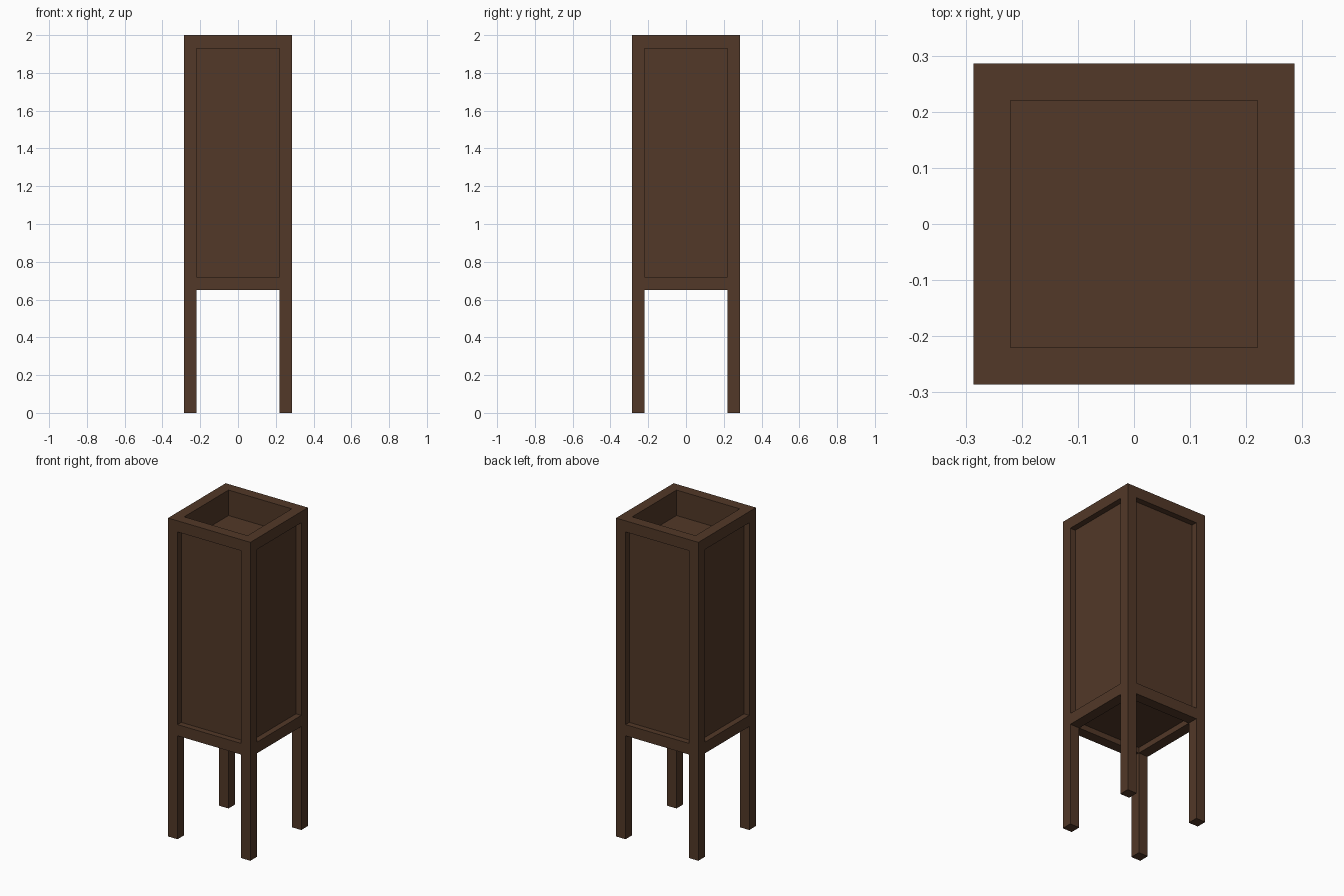
import bpy

if "Cube" in bpy.data.objects:
    bpy.data.objects.remove(bpy.data.objects["Cube"])

OUT, INN, PANEL = 0.286, 0.220, 0.249      # outer face, inner face, panel face
LOW, HIGH, TOP, RAIL = 0.65, 1.93, 2.0, 0.07

wood = bpy.data.materials.new("dark_wood")
wood.diffuse_color = (0.084, 0.040, 0.021, 1)
wood.use_nodes = True
wood.node_tree.nodes["Principled BSDF"].inputs["Base Color"].default_value = wood.diffuse_color


def box(name, lo, hi):
    """Axis-aligned box between two corners."""
    bpy.ops.mesh.primitive_cube_add(
        size=1, location=[(a + b) / 2 for a, b in zip(lo, hi)])
    ob = bpy.context.object
    ob.name = name
    ob.scale = [b - a for a, b in zip(lo, hi)]
    bpy.ops.object.transform_apply(location=False, rotation=False, scale=True)
    ob.data.materials.append(wood)
    return ob


def side_box(name, side, depth0, depth1, z0, z1):
    """Box spanning between the posts on one of the four sides."""
    axis, sign = side
    d0, d1 = sorted((sign * depth0, sign * depth1))
    if axis == "x":
        return box(name, (d0, -INN, z0), (d1, INN, z1))
    return box(name, (-INN, d0, z0), (INN, d1, z1))


# Corner posts running down into legs
for sx, nx in ((-1, "left"), (1, "right")):
    for sy, ny in ((-1, "front"), (1, "back")):
        x0, x1 = sorted((sx * INN, sx * OUT))
        y0, y1 = sorted((sy * INN, sy * OUT))
        box(f"{ny}_{nx}_post", (x0, y0, 0), (x1, y1, TOP))

# Rails and recessed panels on each side
sides = {"front": ("y", -1), "back": ("y", 1),
         "left": ("x", -1), "right": ("x", 1)}
for name, side in sides.items():
    side_box(f"{name}_bottom_rail", side, INN, OUT, LOW, LOW + RAIL)
    side_box(f"{name}_top_rail", side, INN, OUT, HIGH, TOP)
    side_box(f"{name}_panel", side, INN, PANEL, LOW + RAIL, HIGH)

# Recessed underside board and the tray floor near the top
box("bottom_board", (-INN, -INN, 0.685), (INN, INN, 0.72))
box("tray_floor", (-INN, -INN, 1.805), (INN, INN, 1.84))
